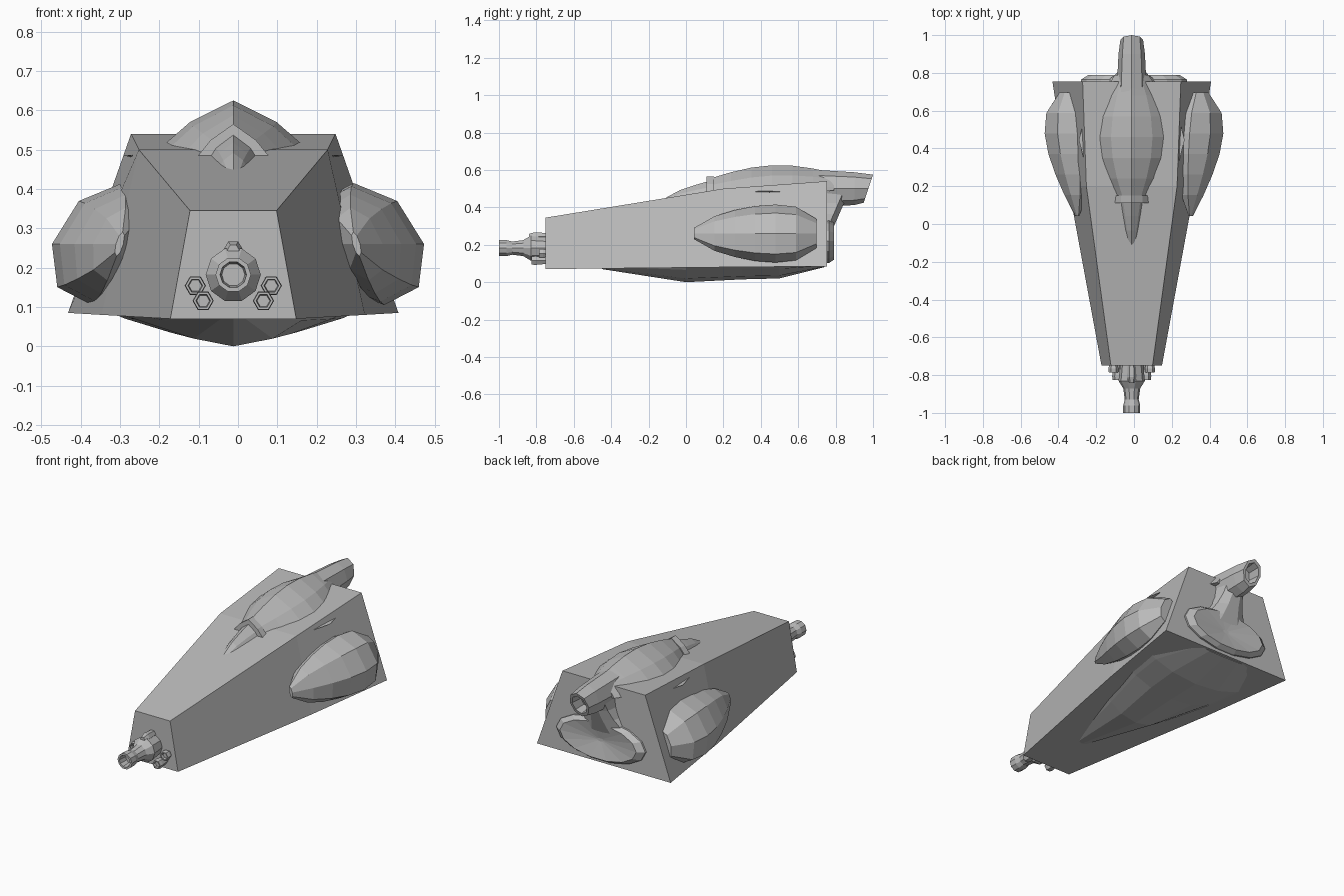
import bpy, bmesh
from math import cos, sin, pi, radians

cube = bpy.data.objects.get("Cube")
if cube:
    bpy.data.objects.remove(cube, do_unlink=True)

grey = bpy.data.materials.new("plain_grey")
grey.use_nodes = True
colour = (0.5, 0.5, 0.5, 1)
grey.diffuse_color = colour
grey.node_tree.nodes["Principled BSDF"].inputs["Base Color"].default_value = colour

CENTRE = -0.012  # centre line of the body
SIDES = (("right", -1), ("left", 1))


def steps(count):
    """Even fractions from zero to one."""
    return [i / count for i in range(count + 1)]


def loft(name, rings):
    """Skin a closed, flat-shaded solid over rings of equal length."""
    bm = bmesh.new()
    rows = [[bm.verts.new(point) for point in ring] for ring in rings]
    for a, b in zip(rows, rows[1:]):
        for i in range(len(a)):
            bm.faces.new((a[i - 1], a[i], b[i], b[i - 1]))
    bm.faces.new(rows[0])
    bm.faces.new(rows[-1])
    bmesh.ops.recalc_face_normals(bm, faces=bm.faces)
    mesh = bpy.data.meshes.new(name)
    bm.to_mesh(mesh)
    bm.free()
    mesh.materials.append(grey)
    obj = bpy.data.objects.new(name, mesh)
    bpy.context.scene.collection.objects.link(obj)


def oval(x, y, z, width, height, count=8, lean=0.0, shear=0.0):
    """Ring across the y axis; lean tips it backwards, shear slides its top sideways."""
    ring = []
    for i in range(count):
        angle = 2 * pi * i / count
        up = height * sin(angle)
        ring.append((x + width * cos(angle) + shear * up, y + lean * up, z + up))
    return ring


def tube(name, x, z, stations, count=8, stretch=1.0):
    """Solid turned along y from (y, radius) stations."""
    loft(name, [oval(x, y, z, r, r * stretch, count) for y, r in stations])


def hollow_tube(name, x, z, stations, depth, count=8, stretch=1.0, lean=0.0):
    """Turned solid whose last end is a bored opening."""
    rings = [oval(x, y, z, r, r * stretch, count) for y, r in stations[:-1]]
    end, radius = stations[-1]
    for y, r in ((end, radius), (end, radius * 0.75), (end + depth, radius * 0.65)):
        rings.append(oval(x, y, z, r, r * stretch, count, lean))
    loft(name, rings)


def shell(name, stations, fullness):
    """Keeled shell from (y, half width, base z, ridge z) stations."""
    rings = []
    for y, width, base, ridge in stations:
        across = [cos(pi * t) for t in steps(6)]
        rings.append([(CENTRE + width * u, y,
                       base + (ridge - base) * (1 - abs(u) ** fullness)) for u in across])
    loft(name, rings)


# Tapered hull: y, bottom half width, bottom z, top half width, top z
hull = [(-0.75, 0.16, 0.07, 0.11, 0.345),
        (0.2, 0.335, 0.08, 0.24, 0.5),
        (0.755, 0.42, 0.085, 0.26, 0.54)]
loft("hull", [[(CENTRE - wide, y, low), (CENTRE + wide, y, low),
               (CENTRE + narrow, y, high), (CENTRE - narrow, y, high)]
              for y, wide, low, narrow, high in hull])

# Keeled belly
shell("belly", [(-0.45, 0.05, 0.09, 0.07), (0, 0.2, 0.09, 0), (0.3, 0.29, 0.09, 0.015),
                (0.5, 0.32, 0.09, 0.02), (0.74, 0.2, 0.09, 0.08)], fullness=2.2)

# Canopy swelling towards its middle, with a collar and a pointed fairing in front
shell("canopy", [(0.13 + 0.66 * t, 0.09 + 0.13 * sin(pi * t), 0.45 + 0.04 * t,
                  0.555 + 0.03 * t + 0.055 * sin(pi * t)) for t in steps(6)], fullness=1.5)
shell("canopy_collar", [(y, 0.115, 0.45, 0.565) for y in (0.11, 0.15)], fullness=1.5)
shell("canopy_fairing", [(-0.11 + 0.23 * t, 0.03 + 0.06 * t, 0.43,
                          0.45 + 0.09 * t ** 0.7) for t in steps(3)], fullness=1.7)

# Tail pipe with a slanted hollow end
hollow_tube("tail_pipe", CENTRE, 0.5, [(0.7, 0.08), (0.9, 0.07), (0.975, 0.06)],
            depth=-0.07, stretch=1.25, lean=0.33)

# Neck widening from the tail pipe down the rear wall
neck = []
for t in steps(4):
    z, width, back = 0.48 - 0.23 * t, 0.06 + 0.11 * t * t, 0.87 - 0.1 * t
    outline = [(-1.2, 0.72), (-1, back - 0.03), (-0.4, back),
               (0.4, back), (1, back - 0.03), (1.2, 0.72)]
    neck.append([(CENTRE + u * width, y, z) for u, y in outline])
loft("tail_neck", neck)

# Dished oval boss on the rear wall
tube("rear_boss", 0, 0.22, [(0.72, 0.28), (0.765, 0.28), (0.79, 0.24), (0.77, 0.02)],
     count=14, stretch=0.43)

for word, side in SIDES:
    # Faceted pod, fullest towards the back and leaning with the hull wall
    pod = []
    for step in steps(6):
        t = 0.02 + 0.96 * step
        swell = sin(pi * t ** 1.67)
        pod.append(oval(side * (0.3 + 0.05 * t), 0.03 + 0.68 * t, 0.26,
                        0.14 * swell ** 0.5, 0.155 * swell ** 0.3, shear=-side * 0.25))
    loft(f"{word}_pod", pod)

    # Thin fin above the pod
    fin = []
    for t in steps(2):
        reach = 0.25 + 0.03 * sin(pi * t)
        fin.append([(CENTRE + side * x, 0.33 + 0.23 * t, z)
                    for x, z in ((0.2, 0.47), (0.2, 0.49), (reach, 0.485))])
    loft(f"{word}_fin", fin)

    # Short thrusters fanned beside the nozzle
    for i, place in enumerate(("outer", "inner")):
        angle = radians(-15 - 25 * i)
        tip = -0.785 - 0.04 * i
        hollow_tube(f"{word}_{place}_thruster", CENTRE + side * 0.1 * cos(angle),
                    0.18 + 0.1 * sin(angle), [(-0.74, 0.02), (tip + 0.02, 0.027), (tip, 0.025)],
                    depth=0.015, count=6)

# Front nozzle with an open muzzle and a small sight on top
hollow_tube("front_nozzle", CENTRE, 0.182,
            [(-0.74, 0.06), (-0.83, 0.07), (-0.87, 0.045), (-0.93, 0.037),
             (-0.96, 0.045), (-1, 0.045)], depth=0.05, count=10)
tube("nozzle_sight", CENTRE, 0.245, [(-0.74, 0.02), (-0.81, 0.025), (-0.84, 0.015)], count=6)
